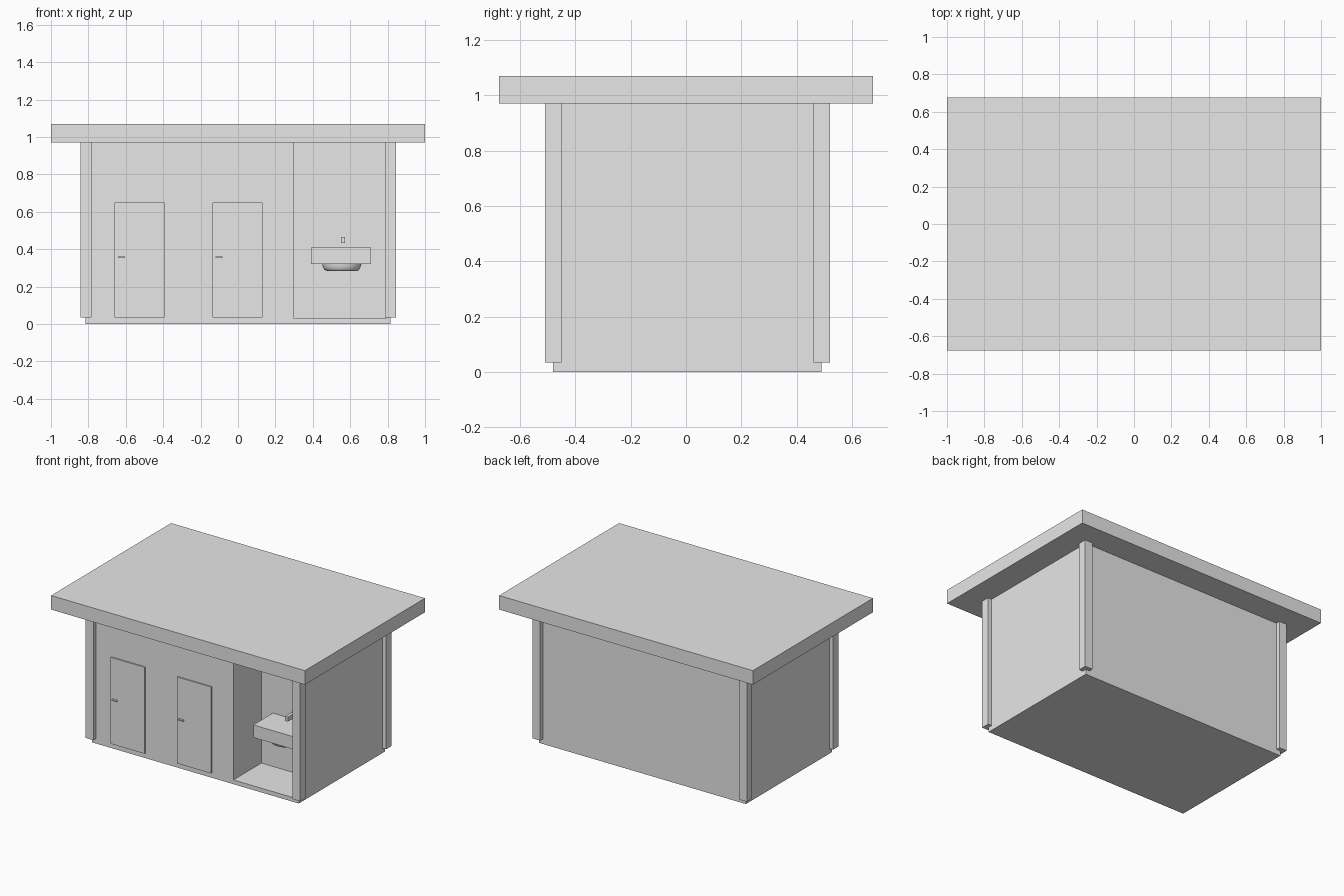
import bpy
import bmesh
from math import cos, sin, pi

if "Cube" in bpy.data.objects:
    bpy.data.objects.remove(bpy.data.objects["Cube"], do_unlink=True)

grey = bpy.data.materials.new("plain grey")
grey.use_nodes = True
grey.diffuse_color = (0.8, 0.8, 0.8, 1)
grey.node_tree.nodes["Principled BSDF"].inputs["Base Color"].default_value = (0.8, 0.8, 0.8, 1)


def finish(name, bm):
    bmesh.ops.recalc_face_normals(bm, faces=bm.faces)
    mesh = bpy.data.meshes.new(name)
    bm.to_mesh(mesh)
    bm.free()
    mesh.materials.append(grey)
    obj = bpy.data.objects.new(name, mesh)
    bpy.context.collection.objects.link(obj)
    return obj


def box(name, xs, ys, zs):
    """Box given by its extent along each axis."""
    bm = bmesh.new()
    bmesh.ops.create_cube(bm, size=1)
    for v in bm.verts:
        v.co = [sum(r) / 2 + c * (r[1] - r[0]) for c, r in zip(v.co, (xs, ys, zs))]
    return finish(name, bm)


FRONT, BACK, EAVES = -0.48, 0.49, 0.97
ALCOVE_BACK = -0.165

# Main block with an open washing alcove at the front
walls = box("walls", (-0.815, 0.815), (FRONT, BACK), (0, EAVES))
cutter = box("alcove_cutter", (0.3, 0.79), (FRONT - 0.1, ALCOVE_BACK), (0.03, EAVES + 0.1))
cutter.hide_render = True
cut = walls.modifiers.new("alcove", "BOOLEAN")
cut.operation = "DIFFERENCE"
cut.solver = "EXACT"
cut.object = cutter
bpy.context.view_layer.objects.active = walls
bpy.ops.object.modifier_apply(modifier=cut.name)
bpy.data.objects.remove(cutter, do_unlink=True)

# Flat overhanging roof
box("roof", (-1, 1), (-0.675, 0.675), (EAVES, 1.07))

# Corner posts
for side, xs in (("right", (-0.843, -0.783)), ("left", (0.785, 0.845))):
    for end, ys in (("front", (-0.51, -0.45)), ("back", (0.46, 0.52))):
        box(f"{end}_{side}_post", xs, ys, (0.035, EAVES))

# Two doors with lever handles
for side, x in (("right", -0.66), ("middle", -0.137)):
    box(f"{side}_door", (x, x + 0.267), (FRONT - 0.01, FRONT + 0.01), (0.035, 0.65))
    box(f"{side}_door_handle", (x + 0.018, x + 0.055), (FRONT - 0.025, FRONT), (0.352, 0.36))

# Wash basin: counter, rounded bowl underneath, tap from the back wall
box("basin_counter", (0.39, 0.71), (-0.385, ALCOVE_BACK), (0.32, 0.41))
box("tap", (0.55, 0.573), (-0.258, ALCOVE_BACK), (0.433, 0.465))

SIDES = 32
bm = bmesh.new()
rings = []
for scale, z in ((1, 0.325), (0.97, 0.308), (0.9, 0.293), (0.82, 0.286), (0.72, 0.283)):
    rings.append([bm.verts.new((0.555 + 0.105 * scale * cos(2 * pi * i / SIDES),
                                -0.28 + 0.08 * scale * sin(2 * pi * i / SIDES), z))
                  for i in range(SIDES)])
for a, b in zip(rings, rings[1:]):
    for i in range(SIDES):
        j = (i + 1) % SIDES
        bm.faces.new((a[i], a[j], b[j], b[i]))
bm.faces.new(rings[0])
bm.faces.new(rings[-1])
bowl = finish("basin_bowl", bm)
bpy.ops.object.select_all(action="DESELECT")
bowl.select_set(True)
bpy.context.view_layer.objects.active = bowl
bpy.ops.object.shade_smooth_by_angle()
